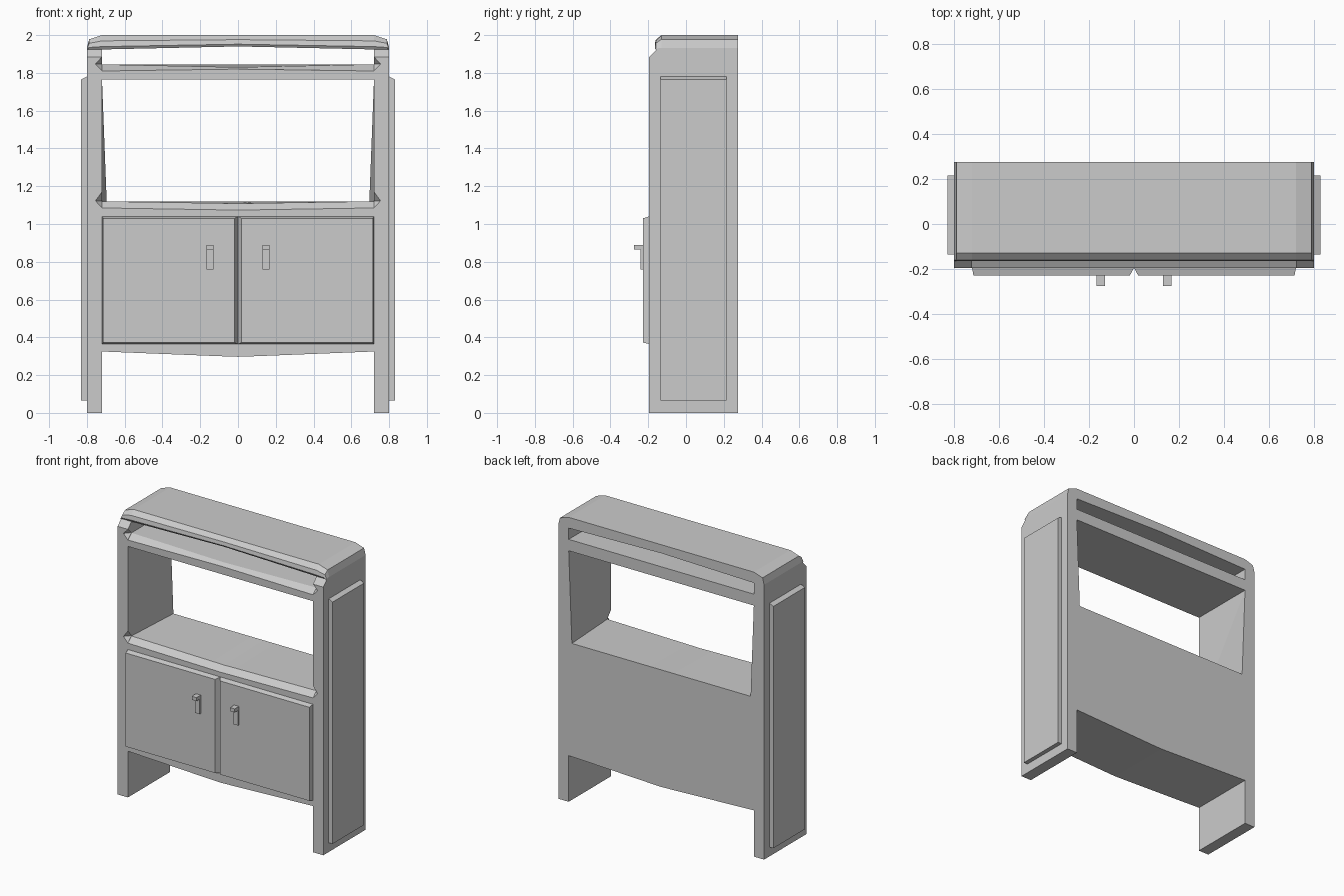
import bpy, bmesh

if "Cube" in bpy.data.objects:
    bpy.data.objects.remove(bpy.data.objects["Cube"])

FRONT, BACK = -0.195, 0.275
IN, OUT = 0.72, 0.80          # inner and outer faces of the posts


def finish(name, bm):
    bmesh.ops.recalc_face_normals(bm, faces=bm.faces)
    me = bpy.data.meshes.new(name)
    bm.to_mesh(me)
    bm.free()
    ob = bpy.data.objects.new(name, me)
    bpy.context.collection.objects.link(ob)
    return ob


def loft(name, sections):
    """Skin matching (y, z) profiles placed at successive x stations."""
    bm = bmesh.new()
    rings = [[bm.verts.new((x, y, z)) for y, z in prof] for x, prof in sections]
    for a, b in zip(rings, rings[1:]):
        for i in range(len(a)):
            j = (i + 1) % len(a)
            bm.faces.new((a[i], a[j], b[j], b[i]))
    bm.faces.new(rings[0])
    bm.faces.new(rings[-1])
    return finish(name, bm)


def hull(name, pts):
    """Convex solid around a few points."""
    bm = bmesh.new()
    for p in pts:
        bm.verts.new(p)
    bmesh.ops.convex_hull(bm, input=bm.verts[:])
    bmesh.ops.dissolve_limit(bm, angle_limit=0.01, verts=bm.verts[:], edges=bm.edges[:])
    return finish(name, bm)


def box(name, xs, ys, zs):
    return hull(name, [(x, y, z) for x in xs for y in ys for z in zs])


def cut(ob, cutter):
    m = ob.modifiers.new("notch", 'BOOLEAN')
    m.operation, m.solver, m.object = 'DIFFERENCE', 'EXACT', cutter
    cutter.hide_render = True
    bpy.context.view_layer.objects.active = ob
    bpy.ops.object.modifier_apply(modifier=m.name)
    bpy.data.objects.remove(cutter)


# Solid cupboard body: bowed apron below, chamfered counter edge above
def body(bottom, top):
    return [(FRONT, bottom), (BACK, bottom), (BACK, 1.12),
            (-0.155, top), (FRONT, top - 0.035)]


loft("cupboard_body", [(-IN, body(0.325, 1.12)), (-0.09, body(0.3, 1.11)),
                       (0, body(0.297, 1.108)), (0.09, body(0.3, 1.11)),
                       (IN, body(0.325, 1.12))])


# Upper shelf, dipping slightly in the middle
def shelf(top, lip):
    return [(FRONT, 1.765), (BACK, 1.765), (BACK, 1.845), (-0.155, top), (FRONT, lip)]


loft("upper_shelf", [(-IN, shelf(1.845, 1.81)), (0, shelf(1.83, 1.82)),
                     (IN, shelf(1.845, 1.81))])


# Top slab with clipped ends and an arched underside
def slab(bottom, top):
    h = top - bottom
    return [(-0.155, bottom), (BACK, bottom), (BACK, top), (-0.13, top),
            (-0.16, bottom + h * 0.6), (-0.165, bottom + h * 0.2)]


ends = [(OUT, slab(1.924, 1.932)), (0.788, slab(1.924, 1.978)), (IN, slab(1.924, 2.0))]
loft("top_slab", [(-x, p) for x, p in ends] + [(0, slab(1.94, 2.0))] + ends[::-1])

post = [(FRONT, 0), (BACK, 0), (BACK, 1.925), (-0.155, 1.925), (FRONT, 1.885)]
for side, s in (("left", -1), ("right", 1)):
    # Side post with diamond notches where the shelf edges meet it
    p = loft(side + "_post", [(s * IN, post), (s * OUT, post)])
    for lo, mid, hi in ((1.085, 1.123, 1.17), (1.81, 1.847, 1.885)):
        cut(p, hull("notch_cutter", [
            (s * 0.72, FRONT, lo), (s * 0.755, FRONT, mid), (s * 0.72, FRONT, hi),
            (s * 0.72, -0.155, mid), (s * 0.70, FRONT - 0.03, lo),
            (s * 0.70, FRONT - 0.03, hi), (s * 0.70, -0.155, mid),
            (s * 0.755, FRONT - 0.03, mid)]))

    # Tapered cheek inside the open bay
    hull(side + "_bay_cheek", [(s * IN, -0.155, 1.115), (s * IN, BACK, 1.115),
                               (s * 0.695, BACK, 1.115), (s * IN, BACK, 1.765)])

    # Raised outer side panel with a sloped top edge
    hull(side + "_side_panel",
         [(s * OUT, y, z) for y in (-0.135, 0.215) for z in (0.065, 1.78)] +
         [(s * 0.83, y, z) for y in (-0.135, 0.215) for z in (0.065, 1.765)])

    # Door with bevelled rim
    hull(side + "_door",
         [(s * x, FRONT, z) for x in (0, IN) for z in (0.365, 1.04)] +
         [(s * x, -0.228, z) for x in (0.018, 0.714) for z in (0.372, 1.03)])

    # Handle: back plate and projecting grip
    hx = (s * 0.13, s * 0.167)
    box(side + "_handle_plate", hx, (-0.24, -0.225), (0.76, 0.87))
    box(side + "_handle_grip", hx, (-0.275, -0.225), (0.865, 0.89))
